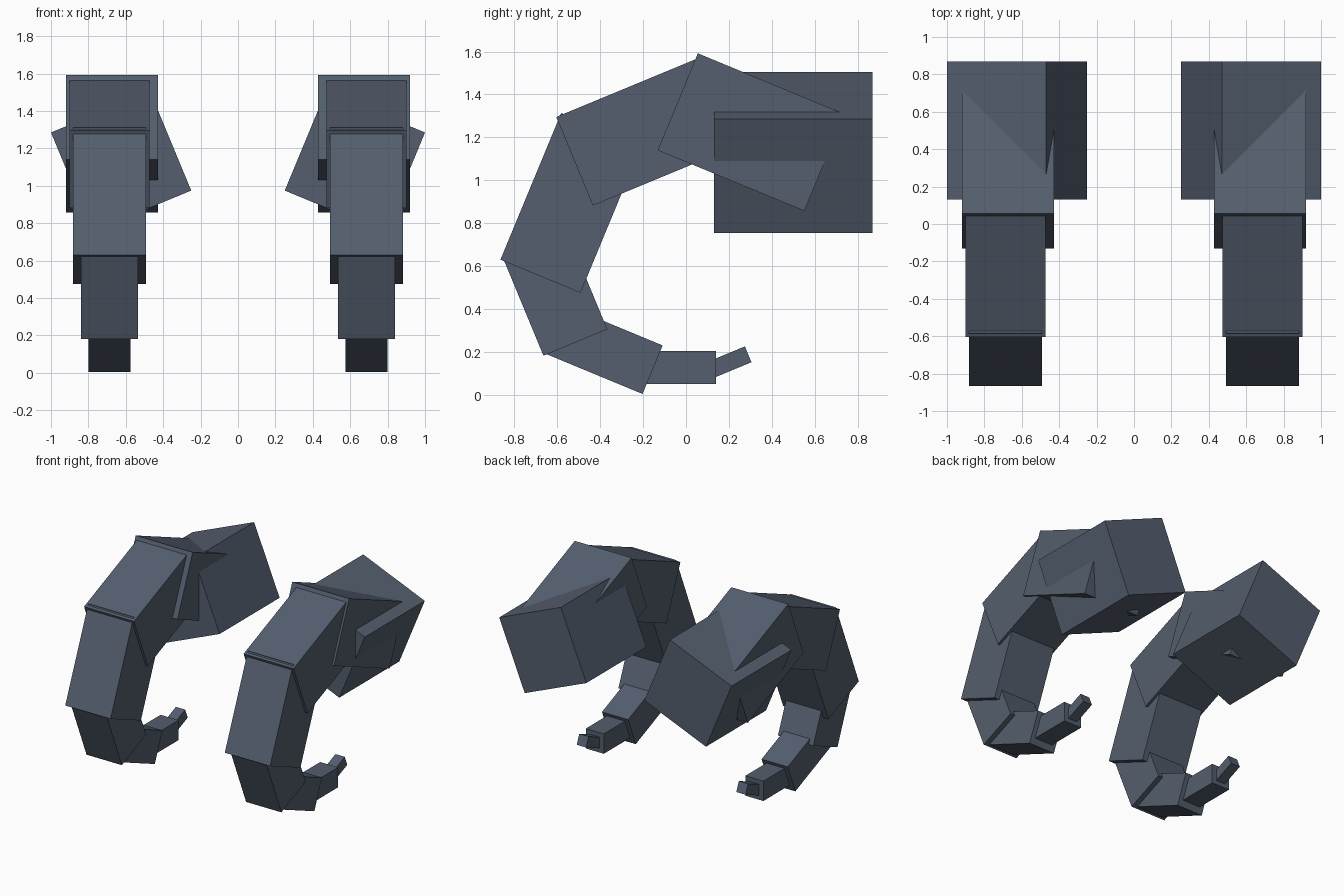
import bpy, bmesh
from math import radians
from mathutils import Matrix, Vector

if "Cube" in bpy.data.objects:
    bpy.data.objects.remove(bpy.data.objects["Cube"])

# single slate colour
slate = bpy.data.materials.new("slate_grey")
slate.diffuse_color = (0.088, 0.112, 0.155, 1)
slate.use_nodes = True
slate.node_tree.nodes["Principled BSDF"].inputs["Base Color"].default_value = slate.diffuse_color


def block(name, centre, size, pitch=0, roll=0):
    """Box turned about x (pitch) and y (roll), mirrored to the other side."""
    bm = bmesh.new()
    m = (Matrix.Translation(centre)
         @ Matrix.Rotation(radians(roll), 4, 'Y')
         @ Matrix.Rotation(radians(pitch), 4, 'X')
         @ Matrix.Diagonal((*size, 1)))
    bmesh.ops.create_cube(bm, size=1, matrix=m)
    me = bpy.data.meshes.new(name)
    bm.to_mesh(me)
    bm.free()
    me.materials.append(slate)
    ob = bpy.data.objects.new(name, me)
    bpy.context.collection.objects.link(ob)
    ob.modifiers.new("mirror", 'MIRROR').use_mirror_merge = False
    return ob


def segment(name, x, end, pitch, length, width, height):
    """Box whose outer lower edge passes through end (y, z) and runs back along pitch."""
    rot = Matrix.Rotation(radians(pitch), 3, 'X')
    offset = rot @ Vector((0, length / 2, height / 2))
    block(name, Vector((x, *end)) + offset, (width, length, height), pitch)


# horn root, twisted about its own axis
block("horn_root", (0.625, 0.5, 1.13), (0.574, 0.738, 0.574), roll=22.5)

# curved chain of segments: name, x, corner (y, z), pitch, length, width, height
X = 0.687
for part in [
    ("horn_shoulder", 0.674, (-0.132, 1.140), -22.5, 0.74, 0.49, 0.489),
    ("horn_upper", X, (-0.434, 0.882), 22.5, 0.73, 0.43, 0.447),
    ("horn_middle", X, (-0.492, 0.475), 67.5, 0.74, 0.39, 0.404),
    ("horn_bend", X, (-0.367, 0.305), 112.5, 0.49, 0.304, 0.322),
    ("horn_lower", X, (-0.660, 0.193), -22.5, 0.495, 0.225, 0.245),
    ("horn_end", X, (-0.215, 0.050), 0, 0.355, 0.155, 0.155),
    ("horn_tip", X, (0.065, 0.052), 22.5, 0.26, 0.08, 0.08),
]:
    segment(*part)
